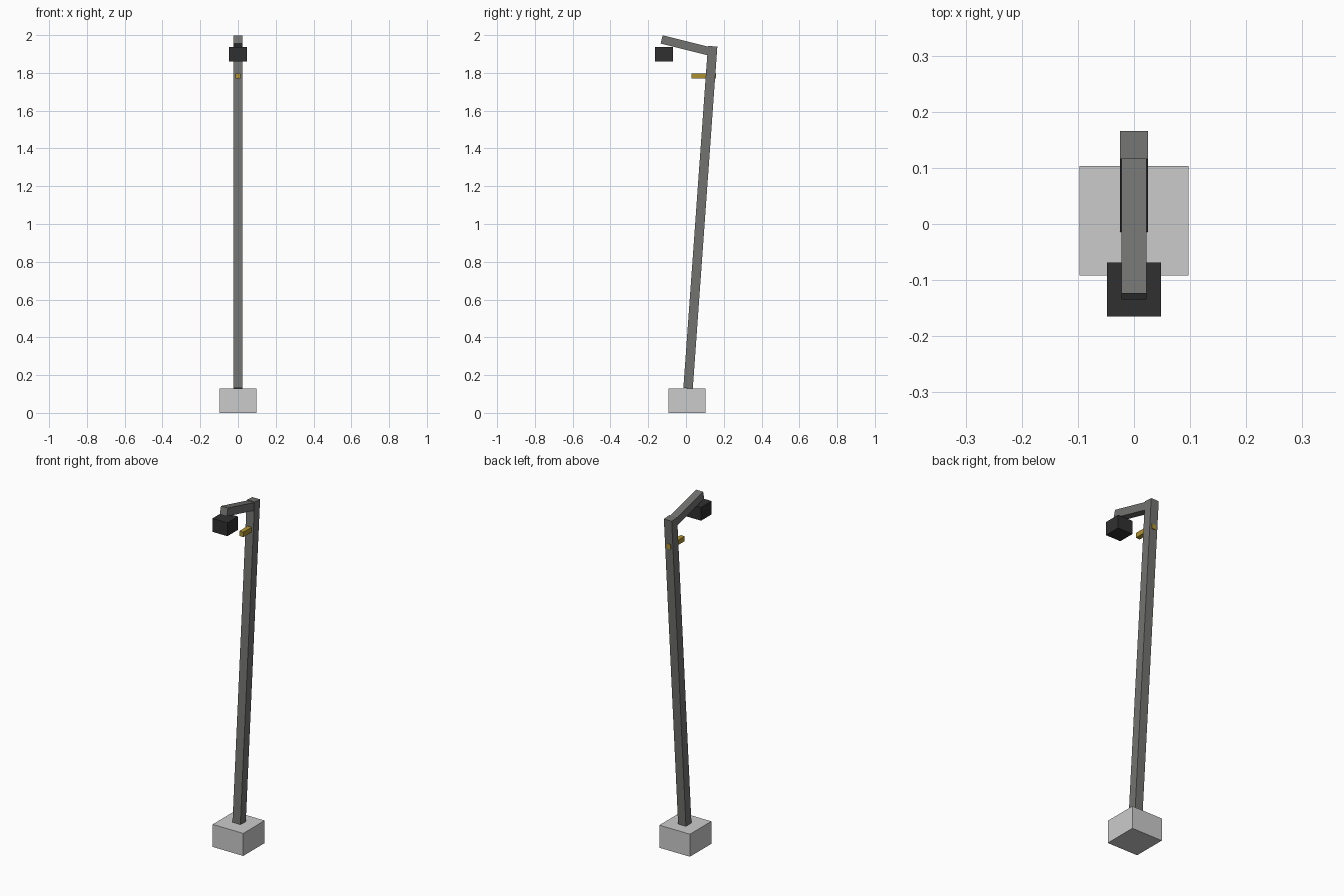
import bpy
from mathutils import Vector

if "Cube" in bpy.data.objects:
    bpy.data.objects.remove(bpy.data.objects["Cube"])


def material(name, rgb):
    m = bpy.data.materials.new(name)
    m.diffuse_color = (*rgb, 1)
    m.use_nodes = True
    m.node_tree.nodes["Principled BSDF"].inputs["Base Color"].default_value = m.diffuse_color
    return m


def box(name, size, loc, mat=None):
    bpy.ops.mesh.primitive_cube_add(size=1, location=loc)
    ob = bpy.context.object
    ob.name = name
    ob.scale = size
    if mat:
        ob.data.materials.append(mat)
    return ob


def beam(name, start, end, width, mat=None):
    # square bar running between two points in the y-z plane
    a, b = Vector((0, *start)), Vector((0, *end))
    d = b - a
    ob = box(name, (width, width, d.length), (a + b) / 2, mat)
    # tilt about x only, so the sides stay parallel to the x axis
    ob.rotation_euler = (Vector((d.y, d.z)).angle_signed(Vector((0, 1))), 0, 0)
    if (ob.rotation_euler.to_matrix() @ Vector((0, 0, 1))).dot(d.normalized()) < 0.999:
        ob.rotation_euler.x *= -1
    return ob


steel = material("steel", (0.17, 0.17, 0.165))
dark = material("dark_metal", (0.03, 0.03, 0.03))
brass = material("brass", (0.42, 0.29, 0.03))

# footing block
box("base", (0.195, 0.195, 0.13), (0, 0.006, 0.065))

# leaning pole and the arm rising forward from its top
beam("pole", (0.011, 0.13), (0.141, 1.941), 0.05, steel)
beam("arm", (0.128, 1.913), (-0.129, 1.977), 0.045, steel)

# lamp head below the arm tip
box("lamp_head", (0.096, 0.096, 0.077), (0, -0.117, 1.8975), dark)

# peg through the pole
box("peg", (0.026, 0.128, 0.028), (0, 0.094, 1.784), brass)
